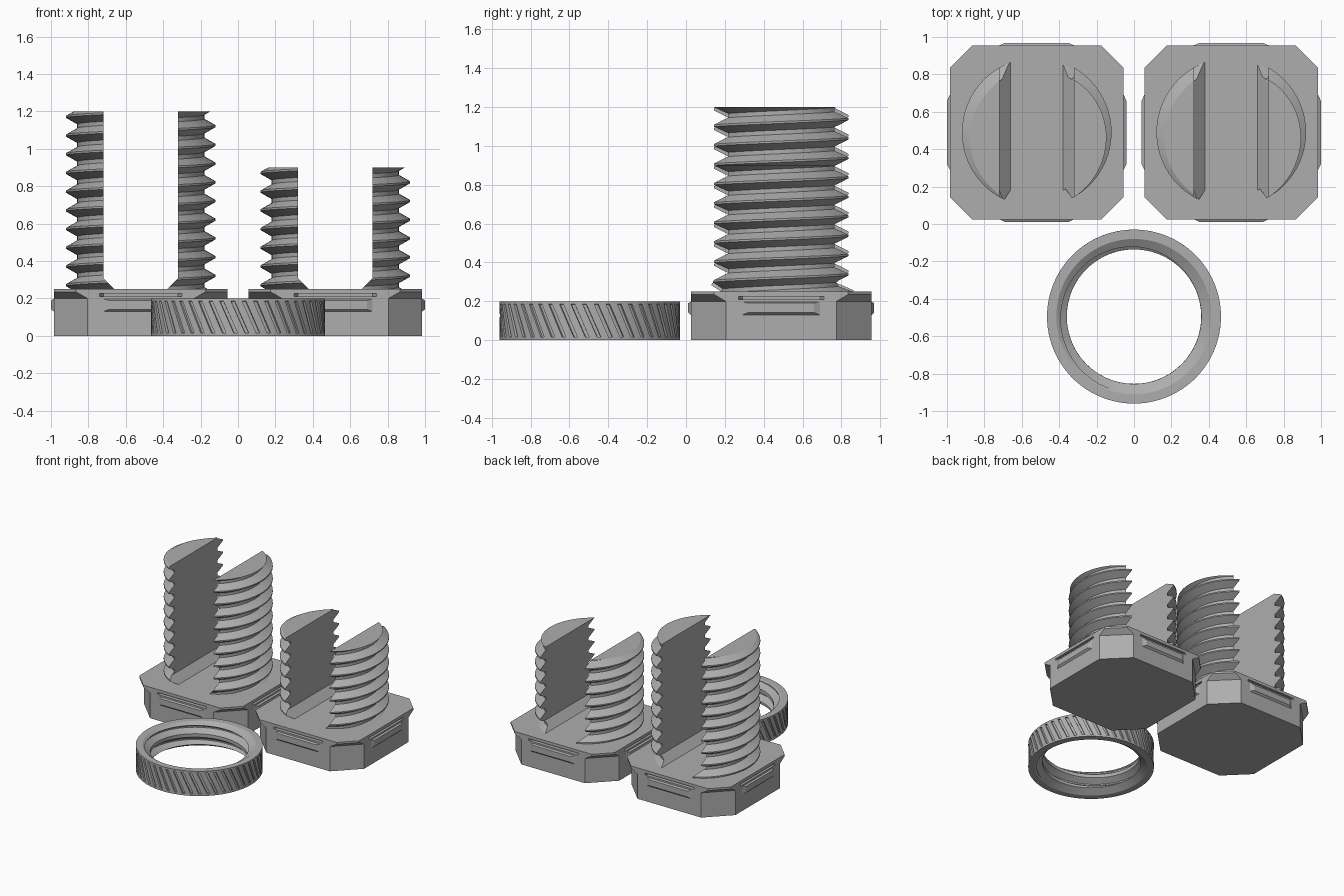
import bpy, bmesh
from math import sin, cos, pi, tau
from mathutils import Vector

if "Cube" in bpy.data.objects:
    bpy.data.objects.remove(bpy.data.objects["Cube"])

grey = bpy.data.materials.new("plain_grey")
grey.use_nodes = True
COLOUR = (0.42, 0.42, 0.42, 1)
grey.diffuse_color = COLOUR
grey.node_tree.nodes["Principled BSDF"].inputs["Base Color"].default_value = COLOUR


def finish(bm, name, location=(0, 0, 0)):
    bmesh.ops.recalc_face_normals(bm, faces=bm.faces)
    mesh = bpy.data.meshes.new(name)
    bm.to_mesh(mesh)
    bm.free()
    mesh.materials.append(grey)
    obj = bpy.data.objects.new(name, mesh)
    bpy.context.collection.objects.link(obj)
    obj.location = location
    return obj


def activate(obj):
    bpy.ops.object.select_all(action="DESELECT")
    obj.select_set(True)
    bpy.context.view_layer.objects.active = obj


def cut(obj, cutter):
    activate(obj)
    mod = obj.modifiers.new("cut", "BOOLEAN")
    mod.operation, mod.solver, mod.object = "DIFFERENCE", "EXACT", cutter
    bpy.context.view_layer.update()
    bpy.ops.object.modifier_apply(modifier=mod.name)
    bpy.data.objects.remove(cutter)


def smooth(obj):
    activate(obj)
    bpy.ops.object.shade_smooth_by_angle(angle=0.4)


def loft(bm, loops, caps=True):
    """Join closed loops of points with quads."""
    rings = [[bm.verts.new(p) for p in loop] for loop in loops]
    for a, b in zip(rings, rings[1:]):
        for i in range(len(a)):
            j = (i + 1) % len(a)
            bm.faces.new((a[i], a[j], b[j], b[i]))
    if caps:
        bm.faces.new(rings[0])
        bm.faces.new(rings[-1])


def screw(name, low, high, root, crest, pitch, phase, location, steps=64):
    """Solid threaded rod, trimmed flat at both ends."""
    bm = bmesh.new()
    profile = ((0, root), (0.22, root), (0.56, crest), (0.66, crest))
    turns = int((high - low) / pitch) + 5
    rows = []
    for k in range(turns):
        for t, r in profile:
            rows.append([bm.verts.new((r * cos(tau * j / steps), r * sin(tau * j / steps),
                                       low + pitch * (k - 2 + t + phase + j / steps)))
                         for j in range(steps)])
    for i in range(len(rows) - 1 - len(profile)):
        for j in range(steps):
            n, shift = (j + 1) % steps, len(profile) if j == steps - 1 else 0
            bm.faces.new((rows[i][j], rows[i + shift][n], rows[i + 1 + shift][n], rows[i + 1][j]))
    for z, way in ((low, -1), (high, 1)):
        geom = bm.verts[:] + bm.edges[:] + bm.faces[:]
        bmesh.ops.bisect_plane(bm, geom=geom, plane_co=(0, 0, z), plane_no=(0, 0, way),
                               clear_outer=True)
        rim = [e for e in bm.edges if e.is_boundary and all(abs(v.co.z - z) < 1e-4 for v in e.verts)]
        bmesh.ops.holes_fill(bm, edges=rim, sides=0)
    bmesh.ops.delete(bm, geom=[v for v in bm.verts if not v.link_faces], context="VERTS")
    return finish(bm, name, location)


def octagon(half, corner, z):
    c = half - corner
    return [(x, y, z) for x, y in ((half, -c), (half, c), (c, half), (-c, half),
                                   (-half, c), (-half, -c), (-c, -half), (c, -half))]


def side_point(side, along, out, z):
    """Point on one of the four sides of a head."""
    a = side * pi / 2
    return Vector((out * cos(a) - along * sin(a), out * sin(a) + along * cos(a), z))


def side_block(bm, side, inner, outer):
    """Tapered block; inner and outer are (half length, low, high, distance)."""
    loft(bm, [[side_point(side, s * w, d, z) for s, z in ((-1, lo), (1, lo), (1, hi), (-1, hi))]
              for w, lo, hi, d in (inner, outer)])


HALF, HEAD = 0.465, 0.25


def bolt(name, x, top, phase):
    y = 0.49
    # Square head with cut corners that flare out at the top
    bm = bmesh.new()
    loft(bm, [octagon(HALF, 0.18, 0), octagon(HALF, 0.18, 0.2),
              octagon(HALF, 0.12, 0.235), octagon(HALF, 0.12, HEAD)])
    head = finish(bm, name + "_head", (x, y, 0))
    # Thin slots above the side catches
    bm = bmesh.new()
    for side in range(4):
        side_block(bm, side, (0.2, 0.21, 0.226, HALF - 0.04), (0.235, 0.21, 0.226, HALF + 0.03))
    cut(head, finish(bm, "slot_cutter", (x, y, 0)))
    # Raised catches on the four sides
    bm = bmesh.new()
    for side in range(4):
        side_block(bm, side, (0.21, 0.125, 0.2, HALF - 0.005), (0.17, 0.142, 0.19, HALF + 0.014))
    finish(bm, name + "_side_catches", (x, y, 0))
    # Threaded shank split by a wide slot with sloping feet
    shank = screw(name + "_split_shank", HEAD - 0.01, top, 0.34, 0.4, 0.1, phase, (x, y, 0))
    bm = bmesh.new()
    outline = ((-0.14, HEAD), (0.14, HEAD), (0.2, 0.31), (0.2, top + 0.1), (-0.2, top + 0.1), (-0.2, 0.31))
    loft(bm, [[(px, s, pz) for px, pz in outline] for s in (-0.6, 0.6)])
    cut(shank, finish(bm, "gap_cutter", (x, y, 0)))
    smooth(shank)


bolt("long_bolt", -0.52, 1.2, 0.2)
bolt("short_bolt", 0.52, 0.9, 0.2)

# Ring nut: body of revolution with twisted columns on the outside
RIBS, OUTER, TALL = 48, 0.465, 0.2
section = ((0.415, 0), (OUTER, 0), (OUTER, 0.015), (OUTER, 0.185), (OUTER, TALL),
           (0.415, TALL), (0.36, 0.165), (0.36, 0.035))
bm = bmesh.new()
columns = RIBS * 3
loops = []
for r, z in section + section[:1]:
    lean = -0.19 * (z / TALL - 0.5)
    loops.append([(r * cos(tau * i / columns + lean), r * sin(tau * i / columns + lean), z)
                  for i in range(columns)])
loft(bm, loops, caps=False)
bmesh.ops.remove_doubles(bm, verts=bm.verts, dist=1e-5)
bmesh.ops.recalc_face_normals(bm, faces=bm.faces)
# Slanted grip grooves, one in every three columns
bm.faces.ensure_lookup_table()
band = [f for f in bm.faces if all(v.co.xy.length > OUTER - 0.001 for v in f.verts)
        and 0.09 < f.calc_center_median().z < 0.11]
bmesh.ops.inset_individual(bm, faces=band[::3], thickness=0.002, depth=-0.012)
ring = finish(bm, "ring_nut", (0, -0.495, 0))
cut(ring, screw("thread_cutter", -0.05, 0.25, 0.355, 0.405, 0.1, 0.1, (0, -0.495, 0)))
smooth(ring)
